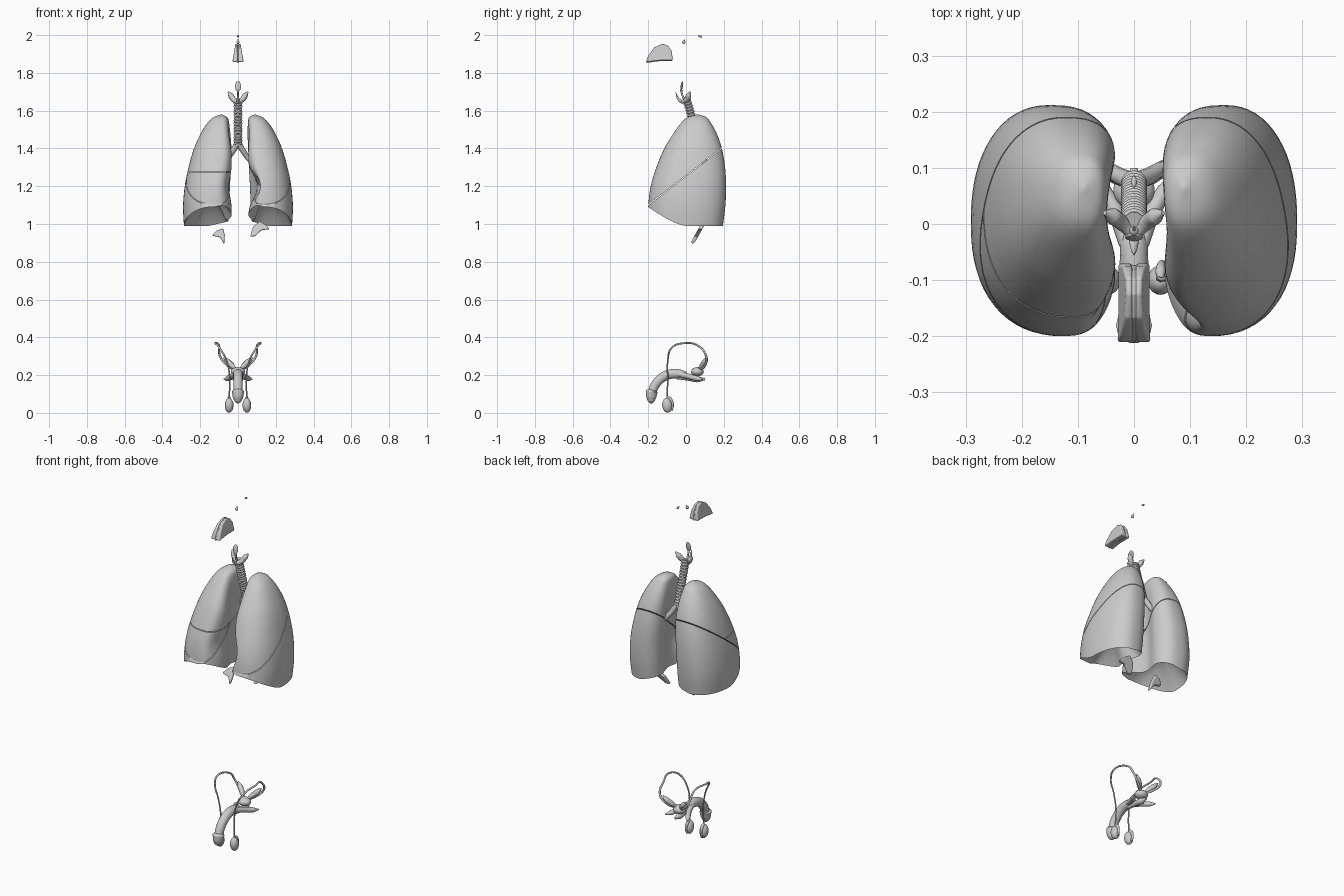
import bpy, bmesh, math
from mathutils import Vector

if "Cube" in bpy.data.objects:
    bpy.data.objects.remove(bpy.data.objects["Cube"])


def finish(name, bm, angle=50):
    bmesh.ops.recalc_face_normals(bm, faces=bm.faces)
    me = bpy.data.meshes.new(name)
    bm.to_mesh(me)
    bm.free()
    ob = bpy.data.objects.new(name, me)
    bpy.context.collection.objects.link(ob)
    smooth(ob, angle)
    return ob


def smooth(ob, angle=50):
    bpy.ops.object.select_all(action='DESELECT')
    ob.select_set(True)
    bpy.context.view_layer.objects.active = ob
    bpy.ops.object.shade_smooth_by_angle(angle=math.radians(angle))


def ellipsoid(name, loc, size, rot=(0, 0, 0)):
    bpy.ops.mesh.primitive_uv_sphere_add(segments=24, ring_count=16, location=loc, rotation=rot)
    ob = bpy.context.object
    ob.name, ob.scale = name, size
    smooth(ob)


def tube(name, pts, res=3):
    # pts: (x, y, z, radius)
    cu = bpy.data.curves.new(name, 'CURVE')
    cu.dimensions, cu.bevel_depth, cu.bevel_resolution = '3D', 1.0, res
    cu.resolution_u, cu.use_fill_caps = 8, True
    sp = cu.splines.new('BEZIER')
    sp.bezier_points.add(len(pts) - 1)
    for bp, p in zip(sp.bezier_points, pts):
        bp.co, bp.radius = p[:3], p[3]
        bp.handle_left_type = bp.handle_right_type = 'AUTO'
    ob = bpy.data.objects.new(name, cu)
    bpy.context.collection.objects.link(ob)
    bpy.ops.object.select_all(action='DESELECT')
    ob.select_set(True)
    bpy.context.view_layer.objects.active = ob
    bpy.ops.object.convert(target='MESH')
    smooth(bpy.context.object)


def flip(pts, s):
    return [(p[0] * s,) + tuple(p[1:]) for p in pts]


def slab(name, front, back, bevel):
    # solid between two matching outlines
    bm = bmesh.new()
    a = [bm.verts.new(p) for p in front]
    b = [bm.verts.new(p) for p in back]
    n = len(a)
    bm.faces.new(a)
    bm.faces.new(b[::-1])
    for i in range(n):
        bm.faces.new((a[i], b[i], b[(i + 1) % n], a[(i + 1) % n]))
    ob = finish(name, bm)
    m = ob.modifiers.new('bevel', 'BEVEL')
    m.width, m.segments = bevel, 3


# ---- lungs: z, inner x, outer x, front y, back y
KEYS = [(.99, .045, .286, -.2, .195), (1.09, .042, .291, -.2, .208), (1.2, .04, .282, -.187, .212),
        (1.3, .036, .262, -.157, .207), (1.4, .033, .233, -.115, .19), (1.48, .036, .197, -.066, .162),
        (1.54, .045, .158, -.022, .129), (1.567, .058, .127, .012, .105), (1.58, .087, .091, .06, .066)]
TOP = 1.58


def dims(z):
    i = 0
    while i < len(KEYS) - 2 and z > KEYS[i + 1][0]:
        i += 1
    k = [KEYS[max(0, min(len(KEYS) - 1, i + j))] for j in (-1, 0, 1, 2)]
    t = max(0, min(1, (z - k[1][0]) / (k[2][0] - k[1][0])))
    h = k[2][0] - k[1][0]
    out = []
    for c in range(1, 5):
        m1 = (k[2][c] - k[0][c]) / (k[2][0] - k[0][0]) * h
        m2 = (k[3][c] - k[1][c]) / (k[3][0] - k[1][0]) * h
        out.append((2*t**3 - 3*t*t + 1) * k[1][c] + (t**3 - 2*t*t + t) * m1
                   + (3*t*t - 2*t**3) * k[2][c] + (t**3 - t*t) * m2)
    return out


def section(a, z, side):
    xi, xo, yf, yb = dims(z)
    low = max(0, min(1, (TOP - z) / .2))
    if side < 0:
        xi -= .022 * low
    c, s = math.cos(a), math.sin(a)
    c = math.copysign(abs(c) ** (.9 if c > 0 else .72), c)
    s = math.copysign(abs(s) ** .9, s)
    x = (xi + xo) / 2 + (xo - xi) / 2 * c
    y = (yf + yb) / 2 + (yb - yf) / 2 * s
    med = max(0, -c)
    x -= .03 * low * max(0, -s) * (1 - abs(c))
    x += .045 * low * med * math.exp(-((y - .03) / .08) ** 2)          # hilum hollow
    heart = .085 if side > 0 else .02
    x += heart * med * math.exp(-((y + .12) / .1) ** 2 - ((z - 1.2) / .07) ** 2)
    return x, y, med


def lung_mesh(side, n=64, rings=30):
    bm = bmesh.new()
    grid, rims = [], []
    for j in range(n):
        a = 2 * math.pi * j / n
        x, y, med = section(a, 1.05, side)
        rims.append(.99 + .1 * max(0, min(1, -y / .2)) ** 1.4 + .03 * med)
    for i in range(rings):
        t = 1 - (1 - i / (rings - 1)) ** 1.8
        row = []
        for j in range(n):
            z = rims[j] + t * (TOP - rims[j])
            x, y, _ = section(2 * math.pi * j / n, z, side)
            row.append(bm.verts.new((x * side, y, z)))
        grid.append(row)
    # hollow base resting on the diaphragm
    rim, cen = [v.co.copy() for v in grid[0]], Vector((.16 * side, .01, 0))
    for s in (.95, .85, .7, .5, .3, .1):
        row = []
        for p in rim:
            q = cen + (p - cen) * s
            q.z = 1.145 - (1.145 - p.z) * s * s
            row.append(bm.verts.new(q))
        grid.insert(0, row)
    for r0, r1 in zip(grid, grid[1:]):
        for j in range(n):
            k = (j + 1) % n
            bm.faces.new((r0[j], r0[k], r1[k], r1[j]))
    bm.faces.new(grid[0][::-1])
    bm.faces.new(grid[-1])
    bmesh.ops.recalc_face_normals(bm, faces=bm.faces)
    return bm


def keep(bm, co, no, gap=.002):
    # keep the half on the +no side and close it
    no = Vector(no).normalized()
    r = bmesh.ops.bisect_plane(bm, geom=bm.verts[:] + bm.edges[:] + bm.faces[:], dist=1e-6,
                               plane_co=Vector(co) + no * gap, plane_no=no, clear_inner=True)
    edges = [e for e in r['geom_cut'] if isinstance(e, bmesh.types.BMEdge)]
    bmesh.ops.holes_fill(bm, edges=edges, sides=0)


OBL, ON = (0, 0, 1.255), Vector((0, -.77, 1))
HOR, HN = (-.15, -.1, 1.275), Vector((0, 0, 1))
for side, word in ((-1, 'right'), (1, 'left')):
    bm = lung_mesh(side)
    keep(bm, OBL, -ON)
    finish(word + '_lung_lower_lobe', bm)
    bm = lung_mesh(side)
    keep(bm, OBL, ON)
    if side < 0:
        mid = bm.copy()
        keep(mid, HOR, -HN)
        finish('right_lung_middle_lobe', mid)
        keep(bm, HOR, HN)
    finish(word + '_lung_upper_lobe', bm)

# ---- windpipe with cartilage rings, and bronchi
A, B = Vector((0, .003, 1.66)), Vector((0, .075, 1.42))
tube('trachea', [(*A, .019), (*A.lerp(B, .5), .019), (*B, .02)])
tilt = (B - A).to_track_quat('Z', 'Y').to_euler()
for i in range(16):
    bpy.ops.mesh.primitive_torus_add(major_radius=.018, minor_radius=.0055, major_segments=24, minor_segments=8,
                                     location=A.lerp(B, (i + .5) / 16), rotation=tilt)
    bpy.context.object.name = 'trachea_ring'
    smooth(bpy.context.object)
for s in (-1, 1):
    tube('bronchus', flip([(0, .073, 1.43, .017), (.025, .085, 1.39, .015), (.06, .1, 1.34, .013),
                           (.1, .09, 1.3, .01)], s))
    tube('bronchus_branch', flip([(.05, .098, 1.355, .009), (.075, .1, 1.38, .008), (.1, .1, 1.4, .006)], s))

# ---- throat: epiglottis and thyroid
ellipsoid('epiglottis', (0, -.023, 1.728), (.016, .006, .028), (-.15, 0, 0))
tube('epiglottis_stalk', [(0, -.026, 1.71, .006), (0, -.02, 1.685, .005), (0, -.008, 1.655, .006)])
for s in (-1, 1):
    tube('thyroid_lobe', flip([(.052, .02, 1.7, .004), (.038, .014, 1.68, .015), (.022, .002, 1.657, .014),
                               (0, -.022, 1.645, .009)], s))
tube('thyroid_pyramid', [(0, -.02, 1.645, .01), (0, -.04, 1.662, .007), (0, -.054, 1.695, .002)])

# ---- nasal cavity, two halves and septum
PROF = [(-.212, 1.857), (-.2, 1.89), (-.168, 1.935), (-.125, 1.954), (-.095, 1.945), (-.075, 1.915), (-.07, 1.866),
        (-.14, 1.866)]
for s in (-1, 1):
    wide = [(s * (.03 - .17 * (z - 1.857)), y, z) for y, z in PROF]
    slab('nasal_cavity_half', wide, [(s * .003, y, z) for y, z in PROF], .005)
slab('nasal_septum', [(.004, y * .96 - .006, z - .004) for y, z in PROF],
     [(-.004, y * .96 - .006, z - .004) for y, z in PROF], .001)

# ---- glands of the head
ellipsoid('pituitary_gland', (0, -.012, 1.962), (.008, .009, .009))
tube('pituitary_stalk', [(0, -.012, 1.965, .004), (0, -.005, 1.978, .002)])
ellipsoid('pineal_gland', (0, .075, 1.994), (.005, .011, .006), (-.3, 0, 0))


# ---- adrenal glands
def adrenal(name, outline):
    lean = [(x, .035 + .55 * (z - .9), z) for x, z in outline]
    slab(name, [(x, y - .011, z) for x, y, z in lean], [(x, y + .011, z) for x, y, z in lean], .007)


adrenal('right_adrenal_gland', [(-.138, .938), (-.115, .965), (-.078, .977), (-.07, .94), (-.073, .893), (-.095, .93)])
adrenal('left_adrenal_gland', [(.065, .932), (.078, .985), (.115, 1.015), (.15, .995), (.168, .972), (.125, .968),
                               (.09, .935)])

# ---- reproductive organs
for s in (-1, 1):
    ellipsoid('testis', (.047 * s, -.1, .04), (.023, .026, .039), (.1, 0, 0))
    tube('epididymis', flip([(.047, -.078, .012, .006), (.049, -.07, .04, .006), (.047, -.085, .075, .009),
                             (.047, -.1, .083, .006)], s))
    tube('vas_deferens', flip([(.047, -.1, .08, .004), (.044, -.097, .18, .004), (.058, -.097, .27, .004),
                               (.098, -.075, .345, .005), (.12, -.01, .369, .005), (.1, .065, .355, .005),
                               (.095, .107, .3, .006), (.055, .1, .25, .006), (.012, .07, .225, .006)], s))
    tube('seminal_vesicle', flip([(.075, .108, .295, .004), (.055, .1, .272, .015), (.032, .085, .25, .014),
                                  (.012, .068, .23, .006)], s))
    tube('crus', flip([(.012, -.035, .205, .015), (.032, .02, .192, .015), (.055, .06, .182, .014),
                       (.073, .088, .178, .004)], s))
ellipsoid('prostate', (0, .06, .218), (.037, .034, .024))
tube('shaft', [(0, .0, .2, .018), (0, -.04, .207, .025), (0, -.1, .2, .026), (0, -.15, .165, .025),
               (0, -.176, .12, .024), (0, -.182, .09, .02)], 5)
tube('bulb', [(0, -.05, .19, .012), (0, .01, .185, .015), (0, .06, .179, .018), (0, .1, .178, .006)])
tube('glans', [(0, -.179, .122, .023), (0, -.181, .113, .032), (0, -.184, .085, .028), (0, -.184, .062, .019),
               (0, -.184, .05, .005)], 5)
